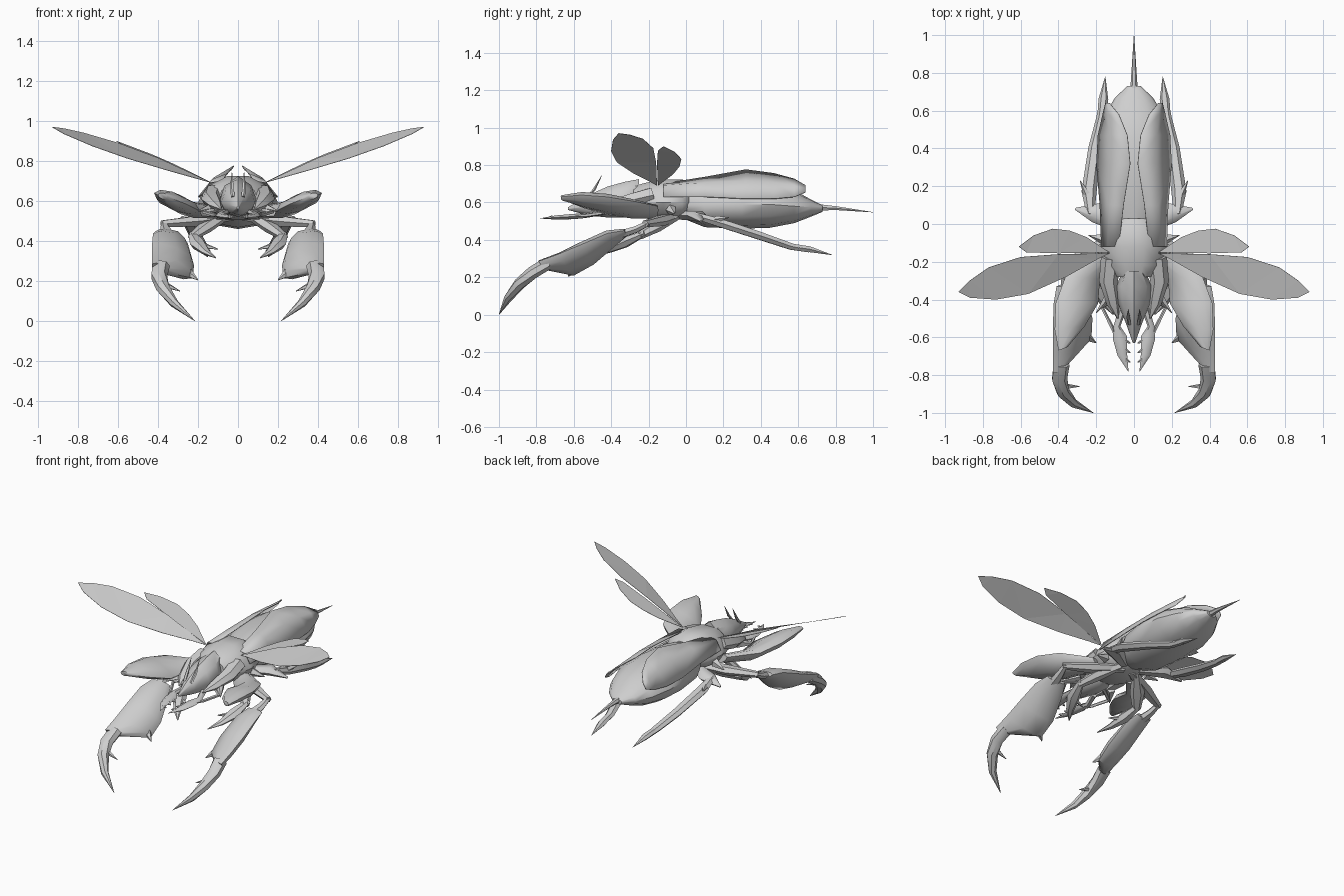
import bpy, bmesh, math
from mathutils import Vector

shell = bpy.data.materials.new("pale_grey")
shell.diffuse_color = (0.62, 0.62, 0.62, 1)


def finish(name, bm, mirror=True, thick=0, smooth=True):
    bmesh.ops.recalc_face_normals(bm, faces=bm.faces)
    me = bpy.data.meshes.new(name)
    bm.to_mesh(me)
    bm.free()
    me.materials.append(shell)
    ob = bpy.data.objects.new(name, me)
    bpy.context.collection.objects.link(ob)
    if thick:
        s = ob.modifiers.new("thickness", 'SOLIDIFY')
        s.thickness = thick
        s.offset = 0
    if mirror:
        ob.modifiers.new("mirror", 'MIRROR').use_mirror_merge = False
    if smooth:
        bpy.ops.object.select_all(action='DESELECT')
        ob.select_set(True)
        bpy.context.view_layer.objects.active = ob
        bpy.ops.object.shade_smooth_by_angle(angle=math.radians(45))
    return ob


def skin(bm, rings):
    """Bridge equal-length rings of points and cap the ends."""
    vs = [[bm.verts.new(p) for p in r] for r in rings]
    n = len(vs[0])
    for a, b in zip(vs, vs[1:]):
        for i in range(n):
            bm.faces.new((a[i], a[(i + 1) % n], b[(i + 1) % n], b[i]))
    bm.faces.new(vs[0])
    bm.faces.new(vs[-1])


def trunk(name, rows, sides=12):
    """Body segment; each row is y, half width, top, bottom, height of widest line."""
    rings = []
    for y, w, top, bot, mid in rows:
        ring = []
        for i in range(sides):
            a = math.tau * i / sides
            s = math.sin(a)
            ring.append((w * math.cos(a), y, mid + s * ((top - mid) if s > 0 else (mid - bot))))
        rings.append(ring)
    bm = bmesh.new()
    skin(bm, rings)
    return finish(name, bm, mirror=False)


def limb(name, pts, sides=6, mirror=True):
    """Tapered tube; each point is x, y, z, side radius, upright radius."""
    bm = bmesh.new()
    P = [Vector(p[:3]) for p in pts]
    rings = []
    for i, p in enumerate(pts):
        t = (P[min(i + 1, len(P) - 1)] - P[max(i - 1, 0)]).normalized()
        side = t.cross(Vector((0, 0, 1))).normalized()
        up = side.cross(t)
        rings.append([P[i] + side * p[3] * math.cos(math.tau * k / sides)
                      + up * p[4] * math.sin(math.tau * k / sides) for k in range(sides)])
    skin(bm, rings)
    return finish(name, bm, mirror)


def blade(name, rows, sides=8):
    """Broad flat limb; each row is outer edge, inner edge, half thickness."""
    bm = bmesh.new()
    rows = [(Vector(a), Vector(b), t) for a, b, t in rows]
    rings = []
    for i, (a, b, t) in enumerate(rows):
        p, q = rows[max(i - 1, 0)], rows[min(i + 1, len(rows) - 1)]
        along = (q[0] + q[1] - p[0] - p[1]).normalized()
        n = (a - b).cross(along).normalized() * t
        rings.append([(a + b) / 2 + (a - b) / 2 * math.cos(math.tau * k / sides)
                      + n * math.sin(math.tau * k / sides) for k in range(sides)])
    skin(bm, rings)
    return finish(name, bm)


def spike(name, base, tip, r):
    limb(name, [(*base, r, r), (*tip, 0.002, 0.002)], 5)


# Abdomen, tail sting, thorax and head
trunk("abdomen", [(-0.03, .10, .68, .52, .59), (.1, .17, .705, .468, .58), (.3, .2, .715, .46, .59),
                  (.45, .193, .705, .465, .59), (.58, .155, .665, .49, .58), (.67, .10, .615, .525, .575),
                  (.73, .035, .585, .55, .57)])
limb("tail_sting", [(0, .68, .575, .022, .022), (0, .8, .57, .014, .012), (0, 1.0, .548, .001, .001)], 6, False)
trunk("thorax", [(-.28, .10, .69, .53, .6), (-.22, .16, .71, .51, .6), (-.12, .178, .73, .50, .6),
                 (-.02, .165, .73, .51, .6), (.03, .10, .70, .53, .6)], 10)
trunk("head", [(-.63, .006, .575, .56, .567), (-.52, .045, .64, .53, .58), (-.42, .085, .685, .52, .59),
               (-.33, .095, .71, .52, .6), (-.25, .06, .725, .54, .61)], 8)

# Wing cases lying over the abdomen
bm = bmesh.new()
cases = [(-.12, .08, .70, .14, .69, .172, .63), (.1, .055, .735, .13, .705, .18, .63),
         (.32, .02, .775, .12, .715, .198, .62), (.47, .035, .755, .12, .705, .19, .62),
         (.58, .08, .725, .13, .69, .165, .63), (.64, .13, .69, .14, .675, .15, .655)]
grid = [[bm.verts.new((r[k], r[0], r[k + 1])) for k in (1, 3, 5)] for r in cases]
for a, b in zip(grid, grid[1:]):
    for k in range(2):
        bm.faces.new((a[k], a[k + 1], b[k + 1], b[k]))
finish("wing_case", bm, thick=.005)


# Thin spread wings
def wing(name, outline):
    bm = bmesh.new()
    bm.faces.new([bm.verts.new(p) for p in outline])
    bmesh.ops.triangulate(bm, faces=bm.faces[:])
    finish(name, bm, thick=.002, smooth=False)


wing("front_wing", [(.13, -.155, .69), (.4, -.16, .815), (.6, -.175, .89), (.77, -.23, .94), (.87, -.3, .962),
                    (.93, -.36, .97), (.87, -.39, .935), (.73, -.40, .875), (.56, -.37, .815), (.36, -.28, .755),
                    (.2, -.19, .71)])
wing("rear_wing", [(.13, -.15, .69), (.25, -.07, .75), (.34, -.035, .793), (.43, -.025, .832),
                   (.53, -.06, .87), (.61, -.12, .9), (.57, -.15, .877), (.4, -.155, .805)])

# Broad upper arms held forward, outer edge raised
blade("upper_arm", [((.2, -.15, .58), (.08, -.17, .52), .025), ((.36, -.27, .605), (.18, -.29, .525), .035),
                    ((.415, -.42, .63), (.19, -.42, .55), .042), ((.42, -.56, .64), (.26, -.54, .585), .036),
                    ((.40, -.67, .63), (.35, -.65, .62), .015)])

# Claw legs: rod, knee, broad forearm, hooked claw and spurs
limb("claw_leg_rod", [(.03, -.06, .525, .03, .025), (.2, -.14, .50, .045, .03), (.38, -.22, .485, .02, .02)])
limb("claw_leg_shin", [(.37, -.2, .49, .015, .015), (.36, -.27, .455, .028, .02), (.34, -.38, .42, .045, .025)])
blade("forearm", [((.41, -.33, .45), (.285, -.31, .435), .018), ((.425, -.42, .435), (.25, -.38, .385), .038),
                  ((.43, -.56, .375), (.22, -.5, .28), .048), ((.43, -.68, .325), (.225, -.60, .215), .042),
                  ((.43, -.79, .285), (.35, -.73, .24), .025)])
limb("claw", [(.385, -.74, .275, .045, .035), (.395, -.82, .225, .042, .035), (.375, -.89, .165, .036, .032),
              (.32, -.95, .09, .024, .022), (.215, -1.0, 0, .001, .001)], 7)
spike("forearm_spur", (.26, -.59, .25), (.2, -.63, .205), .03)
spike("claw_spur", (.36, -.86, .18), (.29, -.86, .15), .016)

# Middle legs
limb("middle_leg", [(.06, -.05, .53, .025, .025), (.16, -.16, .47, .045, .03), (.23, -.25, .42, .025, .02)])
limb("middle_foot", [(.23, -.22, .435, .02, .015), (.2, -.33, .385, .042, .03), (.16, -.41, .345, .025, .015),
                     (.11, -.48, .315, .002, .002)])
spike("middle_foot_spur", (.19, -.34, .38), (.1, -.36, .36), .02)

# Rear legs trailing back
limb("rear_hip", [(.06, -.02, .53, .03, .025), (.2, .06, .53, .055, .03), (.31, .08, .5, .006, .006)])
limb("rear_leg", [(.23, .05, .53, .02, .02), (.238, .17, .495, .04, .026), (.208, .4, .42, .034, .024),
                  (.172, .56, .365, .028, .02), (.165, .66, .345, .016, .014)])
limb("rear_foot", [(.172, .56, .365, .022, .018), (.162, .66, .35, .026, .018), (.152, .78, .32, .001, .001)])
spike("rear_knee_spur", (.25, .16, .51), (.285, .23, .52), .02)
spike("shoulder_spur", (.16, -.08, .56), (.24, -.06, .54), .03)

# Jaws with teeth, feelers and small horns
limb("jaw", [(.06, -.45, .545, .02, .015), (.09, -.54, .53, .018, .015), (.075, -.6, .525, .038, .016),
             (.062, -.69, .52, .026, .013), (.03, -.78, .515, .001, .001)])
for y in (-.62, -.67, -.72):
    spike("jaw_tooth", (.045, y, .52), (.018, y - .012, .52), .012)
limb("feeler", [(.08, -.38, .56, .014, .012), (.17, -.44, .545, .012, .01), (.12, -.54, .53, .01, .01),
                (.1, -.6, .53, .002, .002)], 5)
spike("cheek_spur", (.12, -.36, .57), (.2, -.47, .55), .03)
limb("horn", [(.025, -.53, .62, .010, .008), (.03, -.49, .67, .010, .008), (.03, -.45, .745, .001, .001)], 5)
# Collar plates beside the head
limb("collar_plate", [(.12, -.18, .64, .055, .045), (.135, -.3, .61, .05, .04), (.11, -.42, .58, .035, .025),
                      (.085, -.5, .56, .003, .003)])
